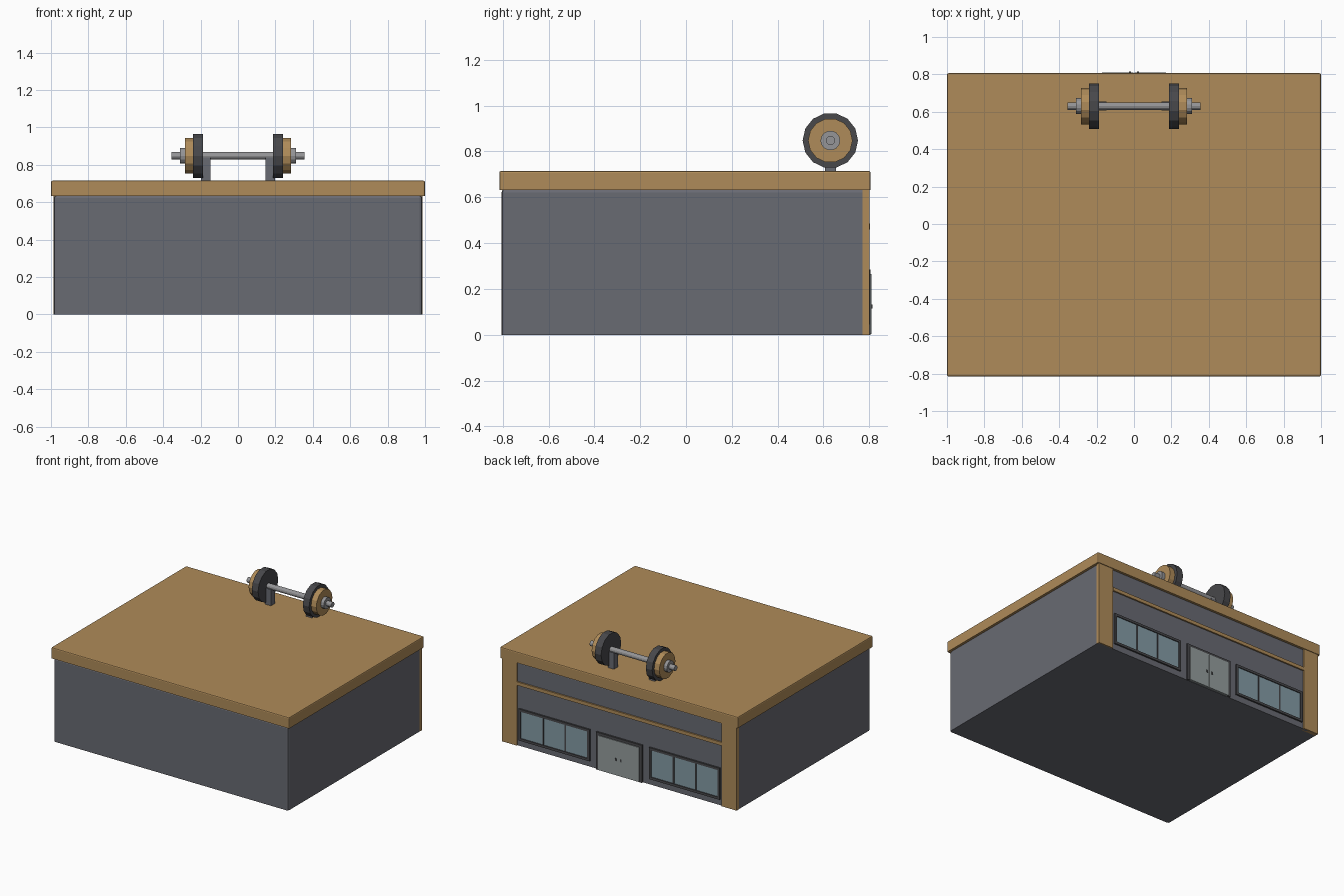
import bpy, bmesh
from math import pi
from mathutils import Matrix

if "Cube" in bpy.data.objects:
    bpy.data.objects.remove(bpy.data.objects["Cube"])


def material(name, rgb):
    m = bpy.data.materials.new(name)
    m.diffuse_color = (*rgb, 1)
    m.use_nodes = True
    m.node_tree.nodes["Principled BSDF"].inputs["Base Color"].default_value = m.diffuse_color
    return m


WALL = material("wall_grey", (0.14, 0.145, 0.17))
TAN = material("tan", (0.43, 0.26, 0.10))
DARK = material("dark_grey", (0.065, 0.065, 0.07))
STEEL = material("steel", (0.30, 0.30, 0.31))
GLASS = material("glass", (0.23, 0.33, 0.38))
DOOR = material("door_grey", (0.30, 0.34, 0.34))


def finish(name, bm, mat):
    me = bpy.data.meshes.new(name)
    bm.to_mesh(me)
    bm.free()
    me.materials.append(mat)
    ob = bpy.data.objects.new(name, me)
    bpy.context.collection.objects.link(ob)
    return ob


def box(name, x, y, z, mat, bevel=0.0):
    """Box from (min, max) ranges; the bevel leaves the bottom edges sharp."""
    bm = bmesh.new()
    bmesh.ops.create_cube(bm, size=1)
    for v in bm.verts:
        v.co = [r[0] if c < 0 else r[1] for c, r in zip(v.co, (x, y, z))]
    if bevel:
        low = z[0] + 1e-5
        edges = [e for e in bm.edges if any(v.co.z > low for v in e.verts)]
        bmesh.ops.bevel(bm, geom=edges, offset=bevel, segments=2,
                        profile=0.5, affect='EDGES')
    return finish(name, bm, mat)


def disc(name, x0, x1, r, mat, sides=14):
    """Cylinder along x on the dumbbell axis."""
    bm = bmesh.new()
    bmesh.ops.create_cone(bm, cap_ends=True, segments=sides, radius1=r, radius2=r,
                          depth=abs(x1 - x0))
    m = Matrix.Translation(((x0 + x1) / 2, 0.63, 0.848)) @ Matrix.Rotation(pi / 2, 4, 'Y')
    bmesh.ops.transform(bm, matrix=m, verts=bm.verts)
    return finish(name, bm, mat)


def span(s, a, b):
    return tuple(sorted((s * a, s * b)))


# Building shell and roof slab
box("building_body", (-0.985, 0.985), (-0.805, 0.792), (0, 0.637), WALL, 0.015)
box("roof_slab", (-1, 1), (-0.815, 0.806), (0.632, 0.715), TAN, 0.008)

# Facade trim on the +y side
box("facade_band", (-0.86, 0.86), (0.78, 0.803), (0.46, 0.486), TAN)


def frame(name, x, z, y1, w, bottom=True):
    box(name + "_top", x, (0.785, y1), (z[1] - w, z[1]), DARK)
    z0 = z[0]
    if bottom:
        box(name + "_bottom", x, (0.785, y1), (z[0], z[0] + w), DARK)
        z0 += w
    box(name + "_side_a", (x[0], x[0] + w), (0.785, y1), (z0, z[1] - w), DARK)
    box(name + "_side_b", (x[1] - w, x[1]), (0.785, y1), (z0, z[1] - w), DARK)


for s, side in ((-1, "left"), (1, "right")):
    box(side + "_pillar", span(s, 0.86, 0.986), (0.77, 0.801), (0, 0.634), TAN)

    # Three-pane window
    frame(side + "_window_frame", span(s, 0.25, 0.845), (0.045, 0.285), 0.804, 0.018)
    pane = (0.827 - 0.268) / 3
    for i in range(3):
        a = 0.268 + i * pane
        box(f"{side}_window_pane_{i}", span(s, a, a + pane), (0.785, 0.797),
            (0.063, 0.267), GLASS)
        if i:
            box(f"{side}_window_mullion_{i}", span(s, a - 0.005, a + 0.005),
                (0.785, 0.801), (0.063, 0.267), DARK)

    # Door leaf and knob
    box(side + "_door_leaf", span(s, 0.002, 0.172), (0.785, 0.810), (0.003, 0.265), DOOR)
    box(side + "_door_handle", span(s, 0.017, 0.027), (0.805, 0.815), (0.115, 0.132), DARK)

    # Dumbbell plates, collar and bar end
    disc(side + "_large_plate", s * 0.188, s * 0.241, 0.121, DARK)
    disc(side + "_small_plate", s * 0.239, s * 0.284, 0.097, TAN)
    disc(side + "_collar", s * 0.282, s * 0.31, 0.043, STEEL)
    box(side + "_dumbbell_post", span(s, 0.147, 0.197), (0.606, 0.655),
        (0.71, 0.838), WALL)

frame("door_frame", (-0.193, 0.193), (0, 0.285), 0.805, 0.021, bottom=False)
disc("dumbbell_bar", -0.355, 0.355, 0.02, STEEL, 12)
